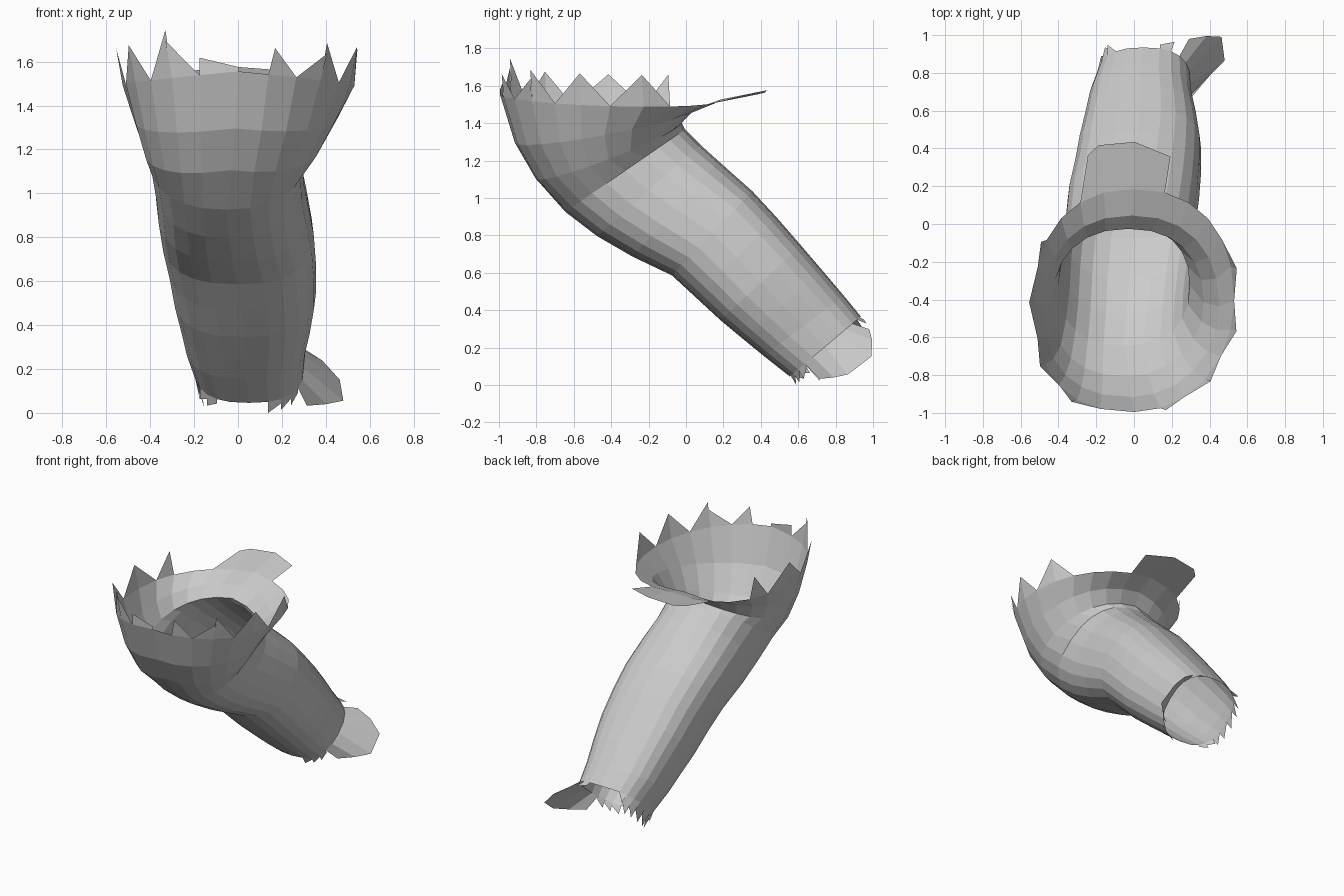
import bpy, bmesh
from math import sin, cos, pi, copysign
from mathutils import Vector

if "Cube" in bpy.data.objects:
    bpy.data.objects.remove(bpy.data.objects["Cube"])

N = 24
# each ring: low (y, z), high (y, z), left x, right x, sideways sag, squareness
RINGS = [
    ((.56, .06), (.94, .38), -.20, .30, .00, .78),
    ((.42, .17), (.85, .49), -.24, .31, .00, .78),
    ((.31, .26), (.74, .62), -.265, .335, .00, .78),
    ((.19, .36), (.62, .76), -.295, .355, .00, .78),
    ((.06, .48), (.49, .91), -.32, .355, .00, .8),
    ((-.07, .60), (.36, 1.05), -.35, .345, .00, .8),
    ((-.28, .70), (.18, 1.21), -.37, .32, .00, .82),
    ((-.47, .81), (.08, 1.30), -.38, .30, .00, .84),
    ((-.64, .94), (0, 1.38), -.40, .295, .00, .86),
    ((-.80, 1.12), (-.02, 1.42), -.43, .37, .05, .88),
    ((-.91, 1.31), (.05, 1.49), -.475, .45, .05, .88),
    ((-.99, 1.57), (.19, 1.54), -.525, .53, .05, .88),
]


def spow(v, p):
    return copysign(abs(v) ** p, v)


def ring_point(k, i):
    (by, bz), (ty, tz), xl, xr, sag, p = RINGS[k]
    if k >= 9 and i > 12:            # mouth: fuller front left, rounder front right
        p += -.08 if i < 18 else .12
    t = 2 * pi * i / N
    c, s = spow(cos(t), p), spow(sin(t), p)
    return Vector(((xl + xr) / 2 + (xr - xl) / 2 * c,
                   (by + ty) / 2 + (ty - by) / 2 * s,
                   (bz + tz) / 2 + (tz - bz) / 2 * s - sag * abs(c)))


def torn(bm, ring, i, d0, d1):
    """Ragged leftover face on one rim edge, with its own two offsets."""
    a, b = ring[i % N], ring[(i + 1) % N]
    face = [a, b]
    if d1:
        face.append(bm.verts.new(b.co + Vector(d1)))
    if d0:
        face.append(bm.verts.new(a.co + Vector(d0)))
    bm.faces.new(face)


# bent open tube
bm = bmesh.new()
rings = [[bm.verts.new(ring_point(k, i)) for i in range(N)] for k in range(len(RINGS))]
for lo, hi in zip(rings, rings[1:]):
    for i in range(N):
        j = (i + 1) % N
        bm.faces.new((lo[i], lo[j], hi[j], hi[i]))

# jagged upper rim, tips leaning outward on both sides
top, end = rings[-1], rings[0]
for k, i in enumerate((10, 11, 12, 13, 14, 15, 16)):
    d = (-.03, -.01, .22 if i == 15 else .17)
    torn(bm, top, i, None if k % 2 else d, d if k % 2 else None)
for k, i in enumerate((19, 20, 21, 22, 23, 24, 25)):
    d = (.03, -.01, .12 if i < 21 else .17)
    torn(bm, top, i, None if k % 2 else d, d if k % 2 else None)
torn(bm, top, 17, (0, 0, .08), (0, 0, .02))

# tongue at the back of the upper rim
TONGUE = {5: (.03, .19), 6: (0, .25), 7: (-.03, .25), 8: (.04, .25)}
tv = {i: bm.verts.new(top[i].co + Vector((dx, dy, .05)))
      for i, (dx, dy) in TONGUE.items()}
for i in range(5, 8):
    bm.faces.new((top[i], top[i + 1], tv[i + 1], tv[i]))

# torn lower rim: scraps on the left and small teeth underneath and behind
for i in range(9, 14):
    torn(bm, end, i, (.02, .03, -.03), (.02, .08, -.09))
for i in (14, 15, 19, 20, 21):
    torn(bm, end, i, (0, .03, -.05), (0, .01, -.02))
torn(bm, end, 8, None, (0, .06, -.03))
torn(bm, end, 4, (.02, .05, -.02), (0, .02, -.01))

# flared scraps on the right of the lower rim
FL = {21: (.03, .05, -.05), 22: (.04, .08, -.08), 23: (.11, .11, -.11),
      24: (.18, .12, -.15), 25: (.17, .18, -.11), 26: (.11, .14, -.06),
      27: (.05, .09, -.03)}
fv = {i: bm.verts.new(end[i % N].co + Vector(d)) for i, d in FL.items()}
for i in range(21, 27):
    if i != 21:
        bm.faces.new((end[i % N], end[(i + 1) % N], fv[i + 1], fv[i]))
bm.verts.remove(fv[21])

bmesh.ops.recalc_face_normals(bm, faces=bm.faces)
if rings[4][6].link_faces[0].normal.y < 0:
    bmesh.ops.reverse_faces(bm, faces=bm.faces)

# centre on y and stand on the ground
ys = [v.co.y for v in bm.verts]
zs = [v.co.z for v in bm.verts]
bmesh.ops.translate(bm, verts=bm.verts, vec=(0, -(min(ys) + max(ys)) / 2, -min(zs)))

me = bpy.data.meshes.new("torn_sleeve")
bm.to_mesh(me)
bm.free()
ob = bpy.data.objects.new("torn_sleeve", me)
bpy.context.collection.objects.link(ob)
